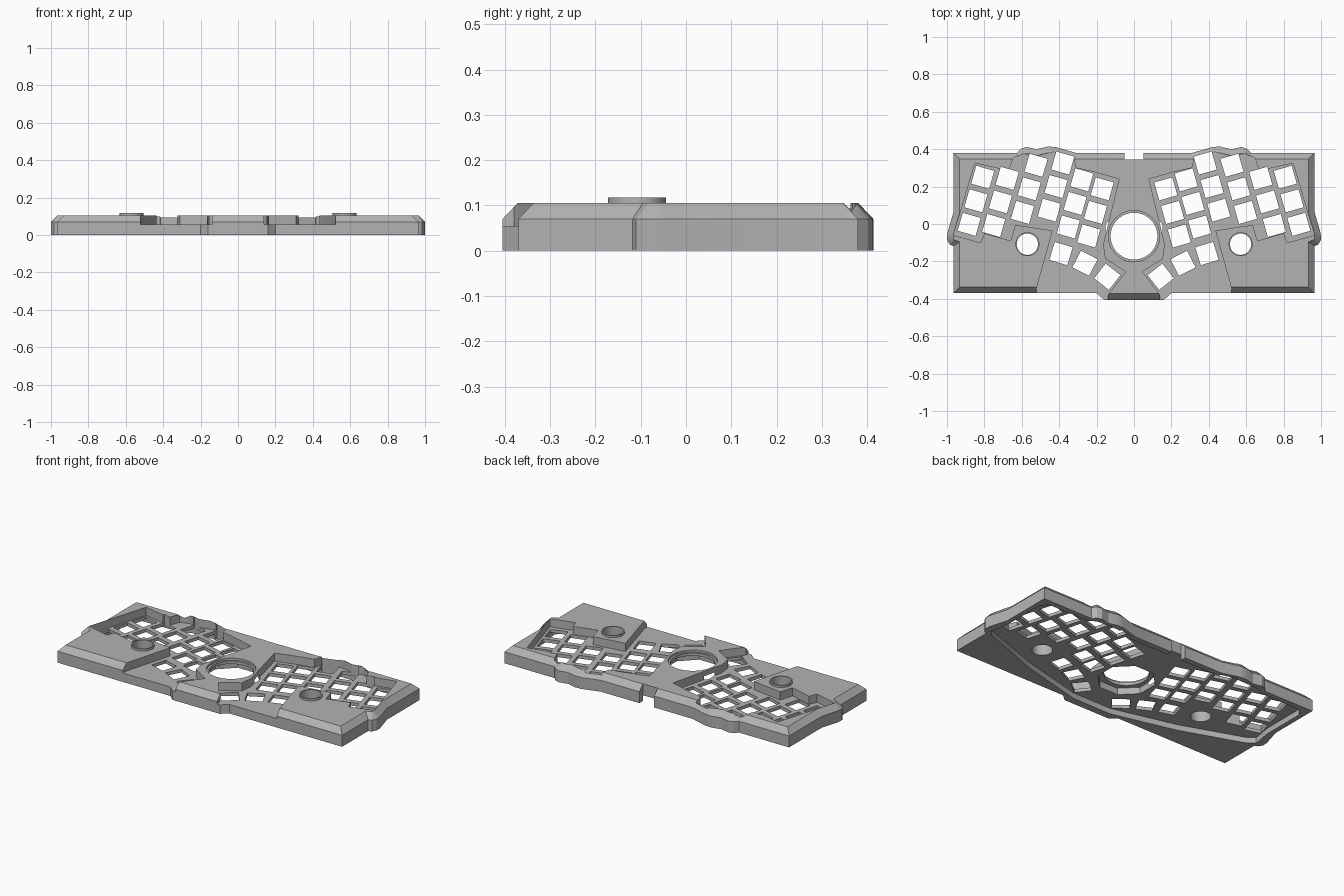
import bpy, bmesh, math
from mathutils import Matrix, Vector

cube = bpy.data.objects.get("Cube")
if cube:
    bpy.data.objects.remove(cube, do_unlink=True)

grey = bpy.data.materials.new("plain grey")
grey.use_nodes = True
grey.diffuse_color = (0.45, 0.45, 0.45, 1)
grey.node_tree.nodes["Principled BSDF"].inputs["Base Color"].default_value = grey.diffuse_color


def finish(bm, name):
    bmesh.ops.recalc_face_normals(bm, faces=bm.faces)
    mesh = bpy.data.meshes.new(name)
    bm.to_mesh(mesh)
    bm.free()
    mesh.materials.append(grey)
    obj = bpy.data.objects.new(name, mesh)
    bpy.context.collection.objects.link(obj)
    return obj


def prism(bm, points, low, high):
    """Extrude a flat outline; returns its top face."""
    base = bm.faces.new([bm.verts.new((x, y, low)) for x, y in points])
    grown = bmesh.ops.extrude_face_region(bm, geom=[base])["geom"]
    for v in grown:
        if isinstance(v, bmesh.types.BMVert):
            v.co.z = high
    return [f for f in grown if isinstance(f, bmesh.types.BMFace)][0]


def circle(cx, cy, r, n=48, turn=0.0):
    return [(cx + r * math.cos(turn + math.tau * i / n),
             cy + r * math.sin(turn + math.tau * i / n)) for i in range(n)]


def flip(points):
    return [(-x, y) for x, y in points]


def symmetric(half):
    return half + flip(reversed(half))


def both(points):
    return [points, flip(points)]


def cut(obj, outlines, low, high):
    bm = bmesh.new()
    for points in outlines:
        prism(bm, points, low, high)
    cutter = finish(bm, "cutter")
    cutter.hide_render = True
    mod = obj.modifiers.new("cut", "BOOLEAN")
    mod.operation = "DIFFERENCE"
    mod.solver = "EXACT"
    mod.object = cutter
    bpy.context.view_layer.objects.active = obj
    bpy.ops.object.modifier_apply(modifier=mod.name)
    bpy.data.objects.remove(cutter, do_unlink=True)


def smooth(obj):
    bpy.ops.object.select_all(action="DESELECT")
    obj.select_set(True)
    bpy.context.view_layer.objects.active = obj
    bpy.ops.object.shade_smooth_by_angle(angle=math.radians(25))


TOP, SHOULDER, PLATE, CEILING = 0.105, 0.07, 0.055, 0.035

# Case body with a chamfered top rim
outline = symmetric([
    (0.16, -0.405), (0.20, -0.37), (0.965, -0.37), (0.965, -0.118), (0.985, -0.11),
    (1.0, -0.085), (0.998, -0.05), (0.965, 0.065), (0.965, 0.38), (0.625, 0.38),
    (0.605, 0.402), (0.575, 0.412), (0.52, 0.40), (0.46, 0.414), (0.42, 0.412),
    (0.31, 0.38)])
bm = bmesh.new()
lid = prism(bm, outline, 0, SHOULDER)
bm.normal_update()
bmesh.ops.inset_region(bm, faces=[lid], thickness=0.033, use_even_offset=True)
for v in lid.verts:
    v.co.z = TOP
case = finish(bm, "case_body")

# Hollow underside and the connector notch in the back wall
cavity = symmetric([
    (0.13, -0.36), (0.53, -0.26), (0.92, -0.12), (0.955, -0.09), (0.935, 0.03),
    (0.935, 0.30), (0.90, 0.345), (0.62, 0.35), (0.58, 0.375), (0.44, 0.38),
    (0.31, 0.345)])
cut(case, [cavity], -0.1, CEILING)
cut(case, [[(-0.05, 0.345), (0.05, 0.345), (0.05, 0.5), (-0.05, 0.5)]], -0.1, 0.2)

# Sunken key wells, open at the front
well = [
    (0.53, -0.5), (0.52, -0.34), (0.435, -0.035), (0.635, -0.005), (0.66, -0.09),
    (0.80, -0.05), (0.82, -0.10), (0.965, -0.06), (0.85, 0.325), (0.67, 0.285),
    (0.645, 0.355), (0.59, 0.375), (0.53, 0.36), (0.43, 0.385), (0.325, 0.355),
    (0.31, 0.30), (0.22, 0.28), (0.08, 0.24), (0.165, -0.11), (0.155, -0.185),
    (0.045, -0.255), (0.14, -0.38), (0.14, -0.5)]
cut(case, both(well), PLATE, 0.2)


# Square switch holes: six staggered columns and a thumb arc per hand
def square(cx, cy, degrees, side=0.1):
    spin = Matrix.Rotation(math.radians(degrees), 2)
    corners = [Vector((a, b)) * side / 2 for a, b in ((-1, -1), (1, -1), (1, 1), (-1, 1))]
    return [tuple(spin @ c + Vector((cx, cy))) for c in corners]


TILT = 16
step = Matrix.Rotation(math.radians(TILT), 2) @ Vector((0, 0.131))
columns = [(0.845, 0.124), (0.714, 0.118), (0.56, 0.188), (0.417, 0.2),
           (0.315, 0.11), (0.206, 0.062)]
holes = []
for x, y in columns:
    for row in (-1, 0, 1):
        holes += both(square(x + row * step.x, y + row * step.y, TILT))
for x, y, degrees in ((0.39, -0.158, 17), (0.262, -0.21, 27), (0.143, -0.282, 38)):
    holes += both(square(x, y, degrees))
cut(case, holes, -0.05, 0.2)

# Ball socket: through hole, shallow step and octagonal pocket below
cut(case, [circle(0, -0.065, 0.165, 8, math.pi / 8)], -0.05, 0.075)
cut(case, [circle(0, -0.065, 0.137)], 0.092, 0.2)
cut(case, [circle(0, -0.065, 0.125, 64)], -0.05, 0.2)

# Dial holes with raised collars
cut(case, both(circle(0.57, -0.108, 0.057)), -0.05, 0.2)
smooth(case)
for name, side in (("left_dial_collar", 1), ("right_dial_collar", -1)):
    bm = bmesh.new()
    prism(bm, circle(side * 0.57, -0.108, 0.064), TOP - 0.01, 0.118)
    collar = finish(bm, name)
    cut(collar, [circle(side * 0.57, -0.108, 0.057)], 0, 0.2)
    smooth(collar)
